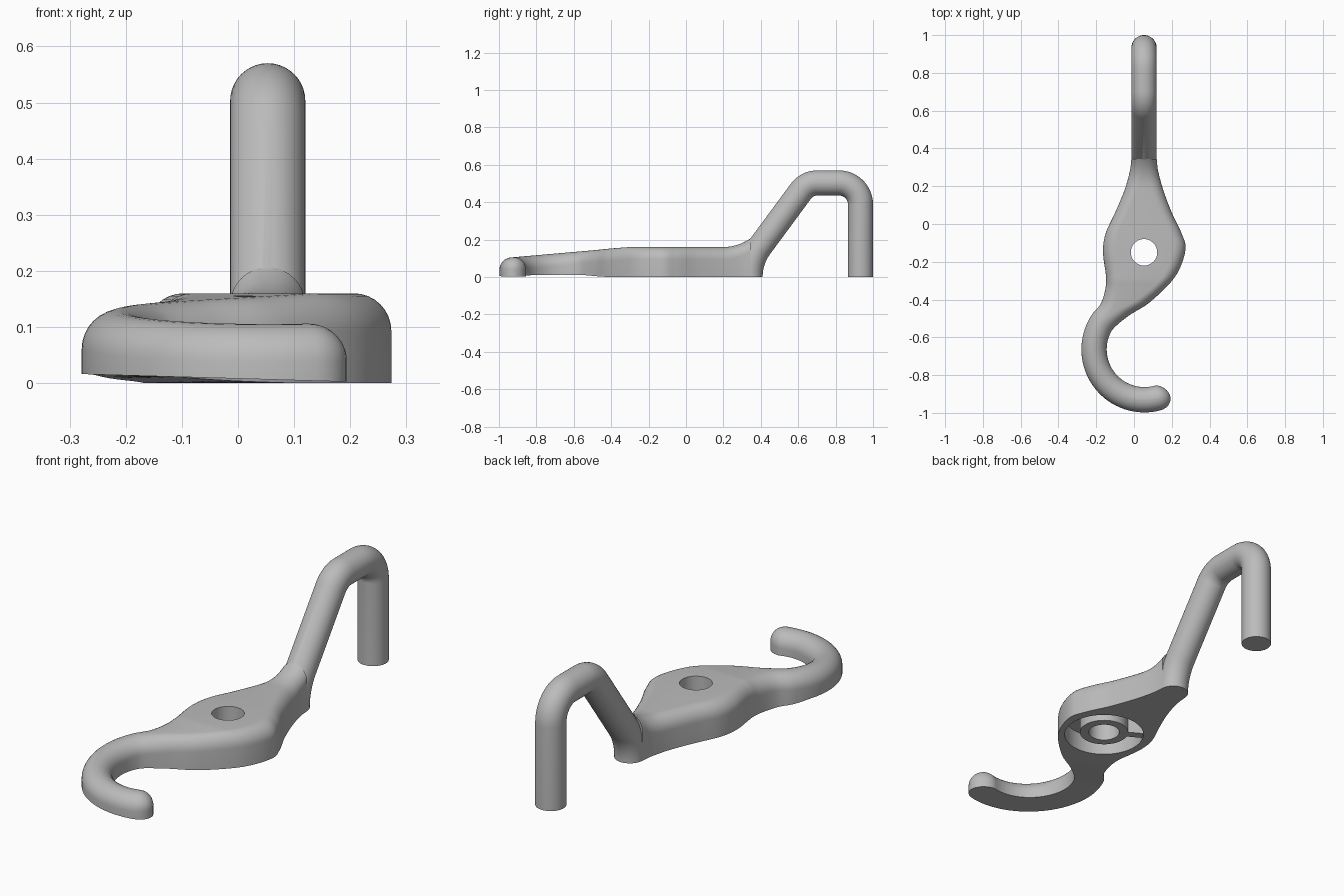
import bpy, bmesh
from math import sin, cos, pi, radians, sqrt, tan
from mathutils import Vector, Matrix

if "Cube" in bpy.data.objects:
    bpy.data.objects.remove(bpy.data.objects["Cube"])

grey = bpy.data.materials.new("plain_grey")
grey.use_nodes = True
colour = (0.5, 0.5, 0.5, 1)
grey.diffuse_color = colour
grey.node_tree.nodes["Principled BSDF"].inputs["Base Color"].default_value = colour

AXIS_X = 0.053            # shared centre line of pivot and rod
ROD = 0.067               # rod radius
PIVOT = Vector((AXIS_X, -0.15, 0))


def finish(name, bm):
    bmesh.ops.recalc_face_normals(bm, faces=bm.faces)
    mesh = bpy.data.meshes.new(name)
    bm.to_mesh(mesh)
    bm.free()
    mesh.materials.append(grey)
    ob = bpy.data.objects.new(name, mesh)
    bpy.context.collection.objects.link(ob)
    return ob


def loft(name, rings):
    """Skin closed rings of equal size and cap both ends."""
    bm = bmesh.new()
    rows = [[bm.verts.new(p) for p in ring] for ring in rings]
    n = len(rows[0])
    for a, b in zip(rows, rows[1:]):
        for i in range(n):
            j = (i + 1) % n
            bm.faces.new((a[i], a[j], b[j], b[i]))
    bm.faces.new(rows[0])
    bm.faces.new(rows[-1])
    return finish(name, bm)


def cylinder(name, radius, z0, z1):
    bm = bmesh.new()
    bmesh.ops.create_cone(bm, cap_ends=True, segments=64, radius1=radius,
                          radius2=radius, depth=z1 - z0,
                          matrix=Matrix.Translation(PIVOT + Vector((0, 0, (z0 + z1) / 2))))
    return finish(name, bm)


def combine(target, other, operation):
    mod = target.modifiers.new(operation, "BOOLEAN")
    mod.operation, mod.object, mod.solver = operation, other, "EXACT"
    bpy.context.view_layer.objects.active = target
    bpy.ops.object.modifier_apply(modifier=mod.name)
    bpy.data.objects.remove(other)


def top_height(y):
    if y < -0.3:
        return 0.16 + 0.087 * (y + 0.3)
    return 0.16 + 2.2 * max(0, y - 0.2) ** 2


def bottom_height(x, y):
    blend = min(1, max(0, (-0.4 - y) / 0.15))
    return 0.029 * (0.275 - x) * blend


def section(left, right, drop=0.0):
    """Flat-bottomed section with vertical sides and a rounded top."""
    side = right - left
    width = side.length
    side = side / width
    r = min(ROD, width * 0.498)
    top = top_height((left.y + right.y) / 2) - drop
    ring = [Vector((*left, bottom_height(*left)))]
    for corner, sign, start in ((left, 1, pi), (right, -1, pi / 2)):
        centre = corner + side * r * sign
        for k in range(9):
            a = start - k * pi / 16
            ring.append(Vector((*(centre + side * r * cos(a)), top - r + r * sin(a))))
    ring.append(Vector((*right, bottom_height(*right))))
    return ring


# Hook: rounded tip, then a circular arc
hook_centre = Vector((0.055, -0.664))
MID = 0.2665


def arm_pair(angle, half):
    d = Vector((cos(angle), sin(angle)))
    return hook_centre + d * (MID + half), hook_centre + d * (MID - half)


rings = []
tip = radians(-75)
for k in range(1, 10):
    s = ROD * cos(k * pi / 20)
    half = sqrt(ROD * ROD - s * s)
    rings.append(section(*arm_pair(tip + s / MID, half), drop=ROD - half))
pairs = []
for k in range(37):
    pairs.append(arm_pair(tip - radians(135) * k / 36, ROD))
rings += [section(*p) for p in pairs]

# Plate: left and right edge points from hook to rod, smoothed
edges = [(-0.178, -0.425, -0.03, -0.487), (-0.153, -0.35, 0.085, -0.413),
         (-0.148, -0.28, 0.217, -0.28), (-0.164, -0.15, 0.272, -0.14),
         (-0.15, -0.05, 0.252, -0.05), (-0.10, 0.06, 0.2, 0.06),
         (-0.05, 0.18, 0.155, 0.18), (-0.022, 0.28, 0.128, 0.28),
         (-0.014, 0.345, 0.12, 0.345)]
knots = [Vector((*a, *b)) for a, b in (pairs[-7], pairs[-1])] + [Vector(e) for e in edges]
knots.append(knots[-1] * 2 - knots[-2])
for p0, p1, p2, p3 in zip(knots, knots[1:], knots[2:], knots[3:]):
    for k in range(1, 9):
        t = k / 8
        v = 0.5 * (2 * p1 + (p2 - p0) * t + (2 * p0 - 5 * p1 + 4 * p2 - p3) * t * t
                   + (3 * p1 - p0 - 3 * p2 + p3) * t ** 3)
        rings.append(section(Vector(v[:2]), Vector(v[2:])))
lever = loft("hooked_lever", rings)

# Rod: tube along a path of straight runs and round bends
corners = [Vector(p) for p in ((0.343, 0), (0.343, 0.091), (0.647, 0.503),
                               (0.933, 0.503), (0.933, 0))]
path = [(corners[0], Vector((0, 1)))]
for before, p, after, radius in zip(corners, corners[1:], corners[2:], (0.27, 0.11, 0.115)):
    d1, d2 = (p - before).normalized(), (after - p).normalized()
    turn = d1.angle(d2)
    start = p - d1 * radius * tan(turn / 2)
    normal = (d2 - d1 * d1.dot(d2)).normalized()
    for k in range(13):
        a = turn * k / 12
        path.append((start + d1 * radius * sin(a) + normal * radius * (1 - cos(a)),
                     d1 * cos(a) + normal * sin(a)))
path.append((corners[-1], Vector((0, -1))))
tube = []
for p, d in path:
    ring = []
    for k in range(40):
        a = 2 * pi * k / 40
        q = p + Vector((-d.y, d.x)) * ROD * sin(a)
        ring.append(Vector((AXIS_X + ROD * cos(a), q.x, q.y)))
    tube.append(ring)
combine(lever, loft("bent_rod", tube), "UNION")

# Underside recess with pivot boss, stop rib and through hole
combine(lever, cylinder("recess_cutter", 0.18, -0.05, 0.09), "DIFFERENCE")
combine(lever, cylinder("pivot_boss", 0.11, 0.012, 0.1), "UNION")
bm = bmesh.new()
bmesh.ops.create_cube(bm, size=1, matrix=Matrix.Translation(PIVOT)
                      @ Matrix.Rotation(radians(150), 4, "Z")
                      @ Matrix.Translation((0.142, 0, 0.056))
                      @ Matrix.Diagonal((0.09, 0.04, 0.088, 1)))
combine(lever, finish("stop_rib", bm), "UNION")
combine(lever, cylinder("hole_cutter", 0.07, -0.1, 0.3), "DIFFERENCE")

# Smooth shading with crisp edges
bpy.ops.object.select_all(action="DESELECT")
lever.select_set(True)
bpy.context.view_layer.objects.active = lever
bpy.ops.object.shade_smooth_by_angle(angle=radians(35))
